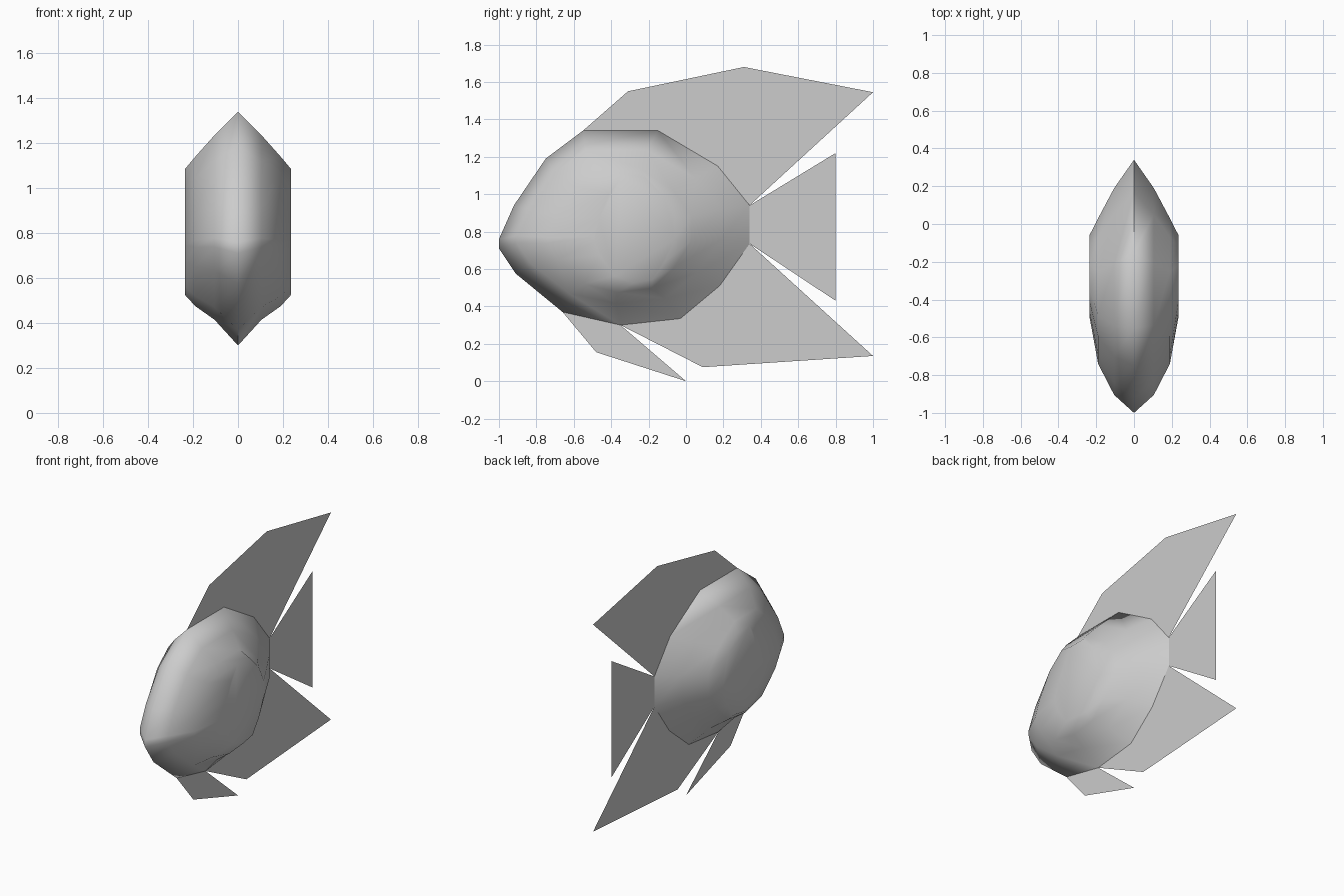
import bpy
import bmesh
import math

if "Cube" in bpy.data.objects:
    bpy.data.objects.remove(bpy.data.objects["Cube"])

grey = bpy.data.materials.new("light grey")
grey.diffuse_color = (0.604, 0.604, 0.604, 1)
grey.use_nodes = True
grey.node_tree.nodes["Principled BSDF"].inputs["Base Color"].default_value = grey.diffuse_color

# Corners along the body edge (y, z), shared by the fins
TAIL_TOP, TAIL_LOW = (0.34, 0.94), (0.34, 0.735)
BACK = [(-0.55, 1.34), (-0.15, 1.34), (0.17, 1.15), TAIL_TOP]
BELLY = [TAIL_LOW, (0.18, 0.51), (-0.03, 0.335), (-0.35, 0.30)]
CHIN = (-0.66, 0.37)
OUTLINE = ([(-1.0, 0.76), (-0.92, 0.94), (-0.75, 1.19)] + BACK + BELLY
           + [CHIN, (-0.91, 0.575), (-1.0, 0.71)])


def finish(name, bm):
    mesh = bpy.data.meshes.new(name)
    bm.to_mesh(mesh)
    bm.free()
    mesh.materials.append(grey)
    obj = bpy.data.objects.new(name, mesh)
    bpy.context.collection.objects.link(obj)
    return obj


def fin(name, points):
    """Flat sheet on the middle plane."""
    bm = bmesh.new()
    face = bm.faces.new([bm.verts.new((0, y, z)) for y, z in points])
    face.normal_update()
    if face.normal.x < 0:
        face.normal_flip()
    return finish(name, bm)


# Body: the outline shrinks in rings towards each side
# half width, then y range and z range of the ring
RINGS = [(0.0, -1.0, 0.34, 0.30, 1.34),
         (0.105, -0.905, 0.19, 0.415, 1.235),
         (0.19, -0.74, 0.03, 0.475, 1.14),
         (0.236, -0.49, -0.06, 0.525, 1.085)]
sections = [(-r[0],) + r[1:] for r in RINGS[:0:-1]] + RINGS
bm = bmesh.new()
loops = []
for x, y0, y1, z0, z1 in sections:
    loops.append([bm.verts.new((x,
                                y0 + (y + 1.0) / 1.34 * (y1 - y0),
                                z0 + (z - 0.30) / 1.04 * (z1 - z0)))
                  for y, z in OUTLINE])
n = len(OUTLINE)
for a, b in zip(loops, loops[1:]):
    for i in range(n):
        j = (i + 1) % n
        bm.faces.new((a[i], a[j], b[j], b[i]))
bm.faces.new(loops[0])
bm.faces.new(loops[-1])
bmesh.ops.recalc_face_normals(bm, faces=bm.faces)
body = finish("body", bm)

# Smooth body, with a crease where the rear edge is thin
bpy.context.view_layer.objects.active = body
body.select_set(True)
bpy.ops.object.shade_smooth_by_angle(angle=math.radians(90))
body.select_set(False)

# Fins
fin("back_fin", [(-0.31, 1.55), (0.31, 1.68), (1.0, 1.545)] + BACK[::-1])
fin("tail_fin", [TAIL_TOP, (0.80, 1.22), (0.80, 0.43), TAIL_LOW])
fin("rear_belly_fin", [(0.09, 0.075), (1.0, 0.135)] + BELLY)
fin("front_belly_fin", [CHIN, (-0.48, 0.155), (0.0, 0.0), BELLY[-1]])
